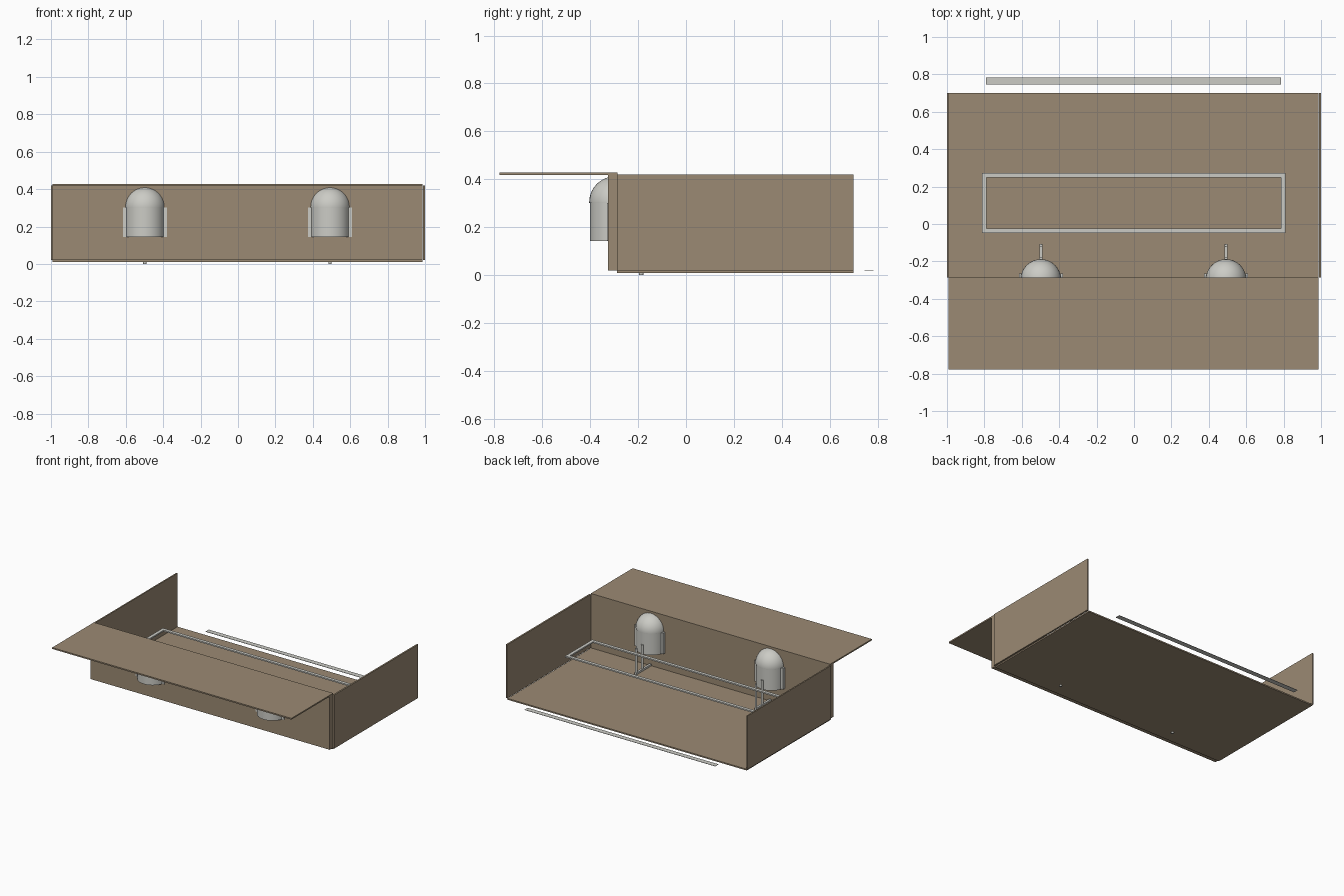
import bpy, bmesh, math
from mathutils import Matrix

if "Cube" in bpy.data.objects:
    bpy.data.objects.remove(bpy.data.objects["Cube"])


def material(name, rgb):
    m = bpy.data.materials.new(name)
    m.diffuse_color = (*rgb, 1)
    m.use_nodes = True
    m.node_tree.nodes["Principled BSDF"].inputs["Base Color"].default_value = m.diffuse_color
    return m


TAN = material("tan board", (0.33, 0.255, 0.173))
GREY = material("pale grey metal", (0.60, 0.60, 0.56))


def finish(name, bm, mat, smooth=False):
    me = bpy.data.meshes.new(name)
    bmesh.ops.recalc_face_normals(bm, faces=bm.faces)
    bm.to_mesh(me)
    bm.free()
    me.materials.append(mat)
    ob = bpy.data.objects.new(name, me)
    bpy.context.collection.objects.link(ob)
    if smooth:
        bpy.context.view_layer.objects.active = ob
        ob.select_set(True)
        bpy.ops.object.shade_smooth_by_angle(angle=math.radians(35))
        ob.select_set(False)
    return ob


def box(name, x, y, z, mat):
    """Box from (min, max) pairs on each axis."""
    bm = bmesh.new()
    bmesh.ops.create_cube(bm, size=1)
    for v in bm.verts:
        v.co = [(a + b) / 2 + c * (b - a) for (a, b), c in zip((x, y, z), v.co)]
    return finish(name, bm, mat)


def rod(name, x, y, z0, z1, r, segments=16):
    bm = bmesh.new()
    bmesh.ops.create_cone(bm, cap_ends=True, segments=segments, radius1=r, radius2=r,
                          depth=z1 - z0, matrix=Matrix.Translation((x, y, (z0 + z1) / 2)))
    return finish(name, bm, GREY, True)


# Tray: floor, two side walls, thick front wall and overhanging shelf
box("floor", (-0.992, 0.986), (-0.287, 0.70), (0.01, 0.02), TAN)
box("left_wall", (-1.0, -0.99), (-0.287, 0.70), (0.02, 0.42), TAN)
box("right_wall", (0.988, 1.0), (-0.287, 0.70), (0.02, 0.42), TAN)
box("front_wall", (-0.992, 0.986), (-0.325, -0.287), (0.02, 0.42), TAN)
box("front_shelf", (-0.992, 0.986), (-0.778, -0.285), (0.418, 0.428), TAN)

# Raised rectangular rail
for y in (-0.036, 0.26):
    box("rail_long", (-0.813, 0.81), (y - 0.012, y + 0.012), (0.211, 0.221), GREY)
for x in (-0.80, 0.797):
    box("rail_short", (x - 0.012, x + 0.012), (-0.024, 0.248), (0.211, 0.221), GREY)

# Loose flat strip behind the tray
box("rear_strip", (-0.79, 0.787), (0.745, 0.783), (0.018, 0.02), GREY)

# Two domed canisters with brackets and pipes
for cx in (-0.498, 0.492):
    cy = -0.296
    rod("canister_body", cx, cy, 0.143, 0.302, 0.105, 32)
    bm = bmesh.new()
    bmesh.ops.create_uvsphere(bm, u_segments=32, v_segments=20, radius=0.108,
                              matrix=Matrix.Translation((cx, cy, 0.304)))
    bmesh.ops.bisect_plane(bm, geom=bm.verts[:] + bm.edges[:] + bm.faces[:],
                           plane_co=(0, 0, 0.302), plane_no=(0, 0, 1), clear_inner=True)
    bmesh.ops.holes_fill(bm, edges=bm.edges[:])
    finish("canister_dome", bm, GREY, True)
    box("canister_bracket", (cx - 0.118, cx + 0.118), (-0.33, -0.265), (0.145, 0.302), GREY)
    rod("front_post", cx, -0.187, 0.0, 0.215, 0.009)
    rod("rear_post", cx, -0.115, 0.02, 0.215, 0.008)
    box("floor_pipe", (cx - 0.008, cx + 0.008), (-0.285, -0.107), (0.022, 0.036), GREY)
